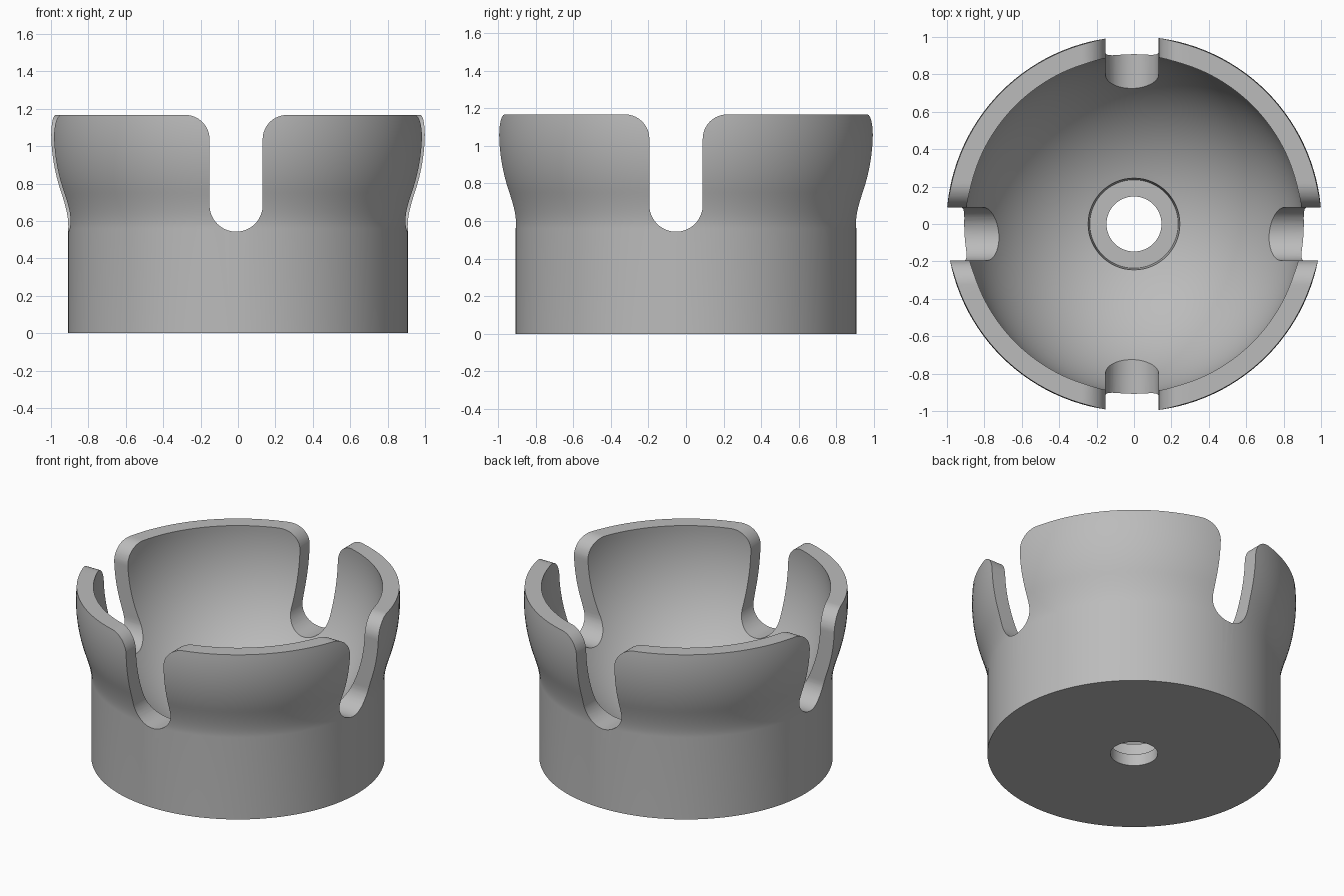
import bpy, bmesh
from math import sin, cos, pi, sqrt, radians
from mathutils import Vector

cube = bpy.data.objects.get("Cube")
if cube:
    bpy.data.objects.remove(cube)

TOP = 1.167          # rim height
CENTRE = 1.076       # height of the ball centre
R_IN, R_OUT = 0.9, 1.003
R_BASE = 0.908
SLOT_R, SLOT_BOTTOM, CORNER_R = 0.142, 0.543, 0.13

grey = bpy.data.materials.new("plain_grey")
grey.use_nodes = True
colour = (0.5, 0.5, 0.5, 1)
grey.diffuse_color = colour
grey.node_tree.nodes["Principled BSDF"].inputs["Base Color"].default_value = colour


def make_object(name, bm):
    bmesh.ops.recalc_face_normals(bm, faces=bm.faces)
    mesh = bpy.data.meshes.new(name)
    bm.to_mesh(mesh)
    bm.free()
    obj = bpy.data.objects.new(name, mesh)
    bpy.context.collection.objects.link(obj)
    mesh.materials.append(grey)
    return obj


def ball_points(radius, z_start, z_end, steps):
    """Points on a ball profile, evenly spaced in angle."""
    from_a = sphere_angle(radius, z_start)
    to_a = sphere_angle(radius, z_end)
    angles = [from_a + (to_a - from_a) * i / steps for i in range(steps + 1)]
    return [(radius * cos(a), CENTRE + radius * sin(a)) for a in angles]


def sphere_angle(radius, z):
    s = (z - CENTRE) / radius
    return Vector((sqrt(1 - s * s), s)).angle_signed(Vector((1, 0)))


def socket_cup():
    # Outer wall: straight base, smooth flare, then a ball-shaped bulge
    flare_top = ball_points(R_OUT, 0.75, TOP, 16)
    a, b, c = Vector((R_BASE, 0.56)), Vector((R_BASE, 0.627)), Vector(flare_top[0])
    flare = [tuple(a * (1 - t) ** 2 + b * 2 * t * (1 - t) + c * t * t)
             for t in [i / 10 for i in range(10)]]
    # Ball seat, counterbore and through hole
    bore = 0.245
    seat = ball_points(R_IN, TOP, CENTRE - sqrt(R_IN ** 2 - bore ** 2), 36)
    profile = [(0.147, 0), (R_BASE, 0)] + flare + flare_top + seat
    profile += [(0.236, 0.08), (0.147, 0.08)]

    bm = bmesh.new()
    verts = [bm.verts.new((r, 0, z)) for r, z in profile]
    edges = [bm.edges.new((v, verts[i - 1])) for i, v in enumerate(verts)]
    bmesh.ops.spin(bm, geom=verts + edges, cent=(0, 0, 0), axis=(0, 0, 1),
                   angle=2 * pi, steps=128)
    bmesh.ops.remove_doubles(bm, verts=bm.verts, dist=0.0001)
    return make_object("socket_cup", bm)


def slot_cutter(name, offset, along_x):
    # Half outline: round bottom, straight side, rounded-over top corner
    n = 16
    half = [(SLOT_R * sin(pi / 2 * i / n),
             SLOT_BOTTOM + SLOT_R * (1 - cos(pi / 2 * i / n))) for i in range(n + 1)]
    half += [(SLOT_R + CORNER_R * (1 - cos(pi / 2 * i / n)),
              TOP - CORNER_R * (1 - sin(pi / 2 * i / n))) for i in range(n + 1)]
    half.append((SLOT_R + CORNER_R, TOP + 0.3))
    outline = half + [(-u, z) for u, z in reversed(half[1:])]

    bm = bmesh.new()
    place = (lambda u, z: (-1.5, u + offset, z)) if along_x else \
            (lambda u, z: (u + offset, -1.5, z))
    face = bm.faces.new([bm.verts.new(place(u, z)) for u, z in outline])
    pushed = bmesh.ops.extrude_face_region(bm, geom=[face])["geom"]
    bmesh.ops.translate(bm, vec=(3, 0, 0) if along_x else (0, 3, 0),
                        verts=[g for g in pushed if isinstance(g, bmesh.types.BMVert)])
    cutter = make_object(name, bm)
    cutter.hide_render = True
    return cutter


cup = socket_cup()
bpy.ops.object.select_all(action="DESELECT")
cup.select_set(True)
bpy.context.view_layer.objects.active = cup

# Cut the four slots
for name, offset, along_x in (("front_back_slots", -0.01, False),
                              ("side_slots", -0.053, True)):
    cutter = slot_cutter(name, offset, along_x)
    mod = cup.modifiers.new(name, "BOOLEAN")
    mod.operation = "DIFFERENCE"
    mod.solver = "EXACT"
    mod.object = cutter
    bpy.ops.object.modifier_apply(modifier=mod.name)
    bpy.data.objects.remove(cutter)

bpy.ops.object.shade_smooth_by_angle(angle=radians(30))
